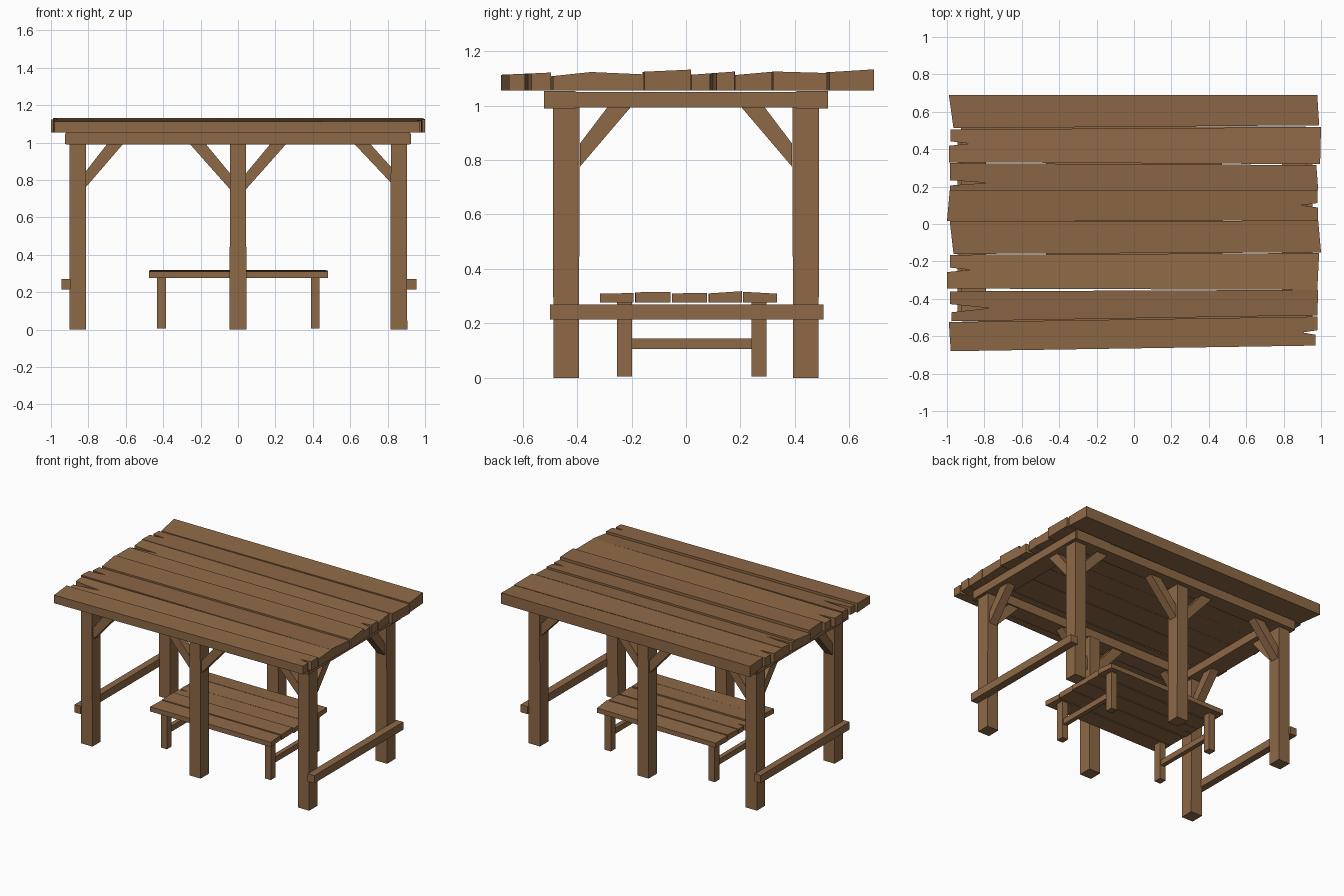
import bpy, bmesh

if "Cube" in bpy.data.objects:
    bpy.data.objects.remove(bpy.data.objects["Cube"])

wood = bpy.data.materials.new("brown wood")
wood.diffuse_color = (0.27, 0.14, 0.062, 1)
wood.use_nodes = True
wood.node_tree.nodes["Principled BSDF"].inputs["Base Color"].default_value = wood.diffuse_color


def prism(name, bottom, top):
    """Solid between two matching outlines."""
    bm = bmesh.new()
    lo = [bm.verts.new(p) for p in bottom]
    hi = [bm.verts.new(p) for p in top]
    bm.faces.new(lo)
    bm.faces.new(hi)
    n = len(lo)
    for i in range(n):
        j = (i + 1) % n
        bm.faces.new((lo[i], lo[j], hi[j], hi[i]))
    bmesh.ops.recalc_face_normals(bm, faces=bm.faces)
    me = bpy.data.meshes.new(name)
    bm.to_mesh(me)
    bm.free()
    me.materials.append(wood)
    ob = bpy.data.objects.new(name, me)
    bpy.context.collection.objects.link(ob)
    return ob


def box(name, x0, x1, y0, y1, z0, z1):
    c = [(x0, y0), (x1, y0), (x1, y1), (x0, y1)]
    return prism(name, [(x, y, z0) for x, y in c], [(x, y, z1) for x, y in c])


def plank(name, left, right, xl, xr, z0, ztop, notches=()):
    """Board along x; left/right = y range at each end, xl/xr = x at the low-y and
    high-y corner, ztop = height at low/high y, notches = (side, y, depth, half width)."""
    pts = [(xl[0], left[0]), (xr[0], right[0])]
    for side, y, d, w in notches:
        if side > 0:
            pts += [(xr[0], y - w), (xr[0] - d, y), (xr[1], y + w)]
    pts += [(xr[1], right[1]), (xl[1], left[1])]
    for side, y, d, w in notches:
        if side < 0:
            pts += [(xl[1], y + w), (xl[1] + d, y), (xl[0], y - w)]
    ya, yb = left[0], left[1]
    slope = (ztop[1] - ztop[0]) / (yb - ya)
    return prism(name, [(x, y, z0) for x, y in pts],
                 [(x, y, ztop[0] + slope * (y - ya)) for x, y in pts])


# roof boards with split ends
Z = 1.055
boards = [
    ((-.68, -.525), (-.65, -.495), (-.98, -.99), (.97, .98), (1.113, 1.12), [(1, -.58, .07, .012)]),
    ((-.52, -.36), (-.488, -.352), (-.975, -.985), (.98, .985), (1.105, 1.122), [(-1, -.45, .21, .022)]),
    ((-.345, -.165), (-.352, -.155), (-1, -.985), (.98, .99), (1.123, 1.115), [(-1, -.245, .11, .012)]),
    ((-.16, .015), (-.152, .018), (-.965, -.985), (1, .985), (1.124, 1.132), []),
    ((.016, .18), (.02, .178), (-1, -.985), (.985, .98), (1.113, 1.125), [(1, .10, .09, .012)]),
    ((.18, .325), (.18, .315), (-.985, -.985), (.985, .975), (1.112, 1.125), [(-1, .22, .2, .014)]),
    ((.33, .505), (.32, .518), (-.99, -.98), (.995, 1), (1.125, 1.12), [(-1, .43, .1, .012)]),
    ((.512, .69), (.528, .69), (-.965, -.99), (.99, .98), (1.122, 1.133), []),
]
for l, r, xl, xr, zt, nt in boards:
    plank("roof_board", l, r, xl, xr, Z, zt, nt)

# top frame
for s in (-1, 1):
    ys = sorted((s * .405, s * .522))
    box("long_beam", -.92, .92, *ys, .99, 1.054)
    xs = sorted((s * .79, s * .925))
    box("end_beam", *xs, -.515, .515, .993, 1.05)

# posts
for sy in (-1, 1):
    for x in (-.857, 0, .86):
        yc = sy * .44
        lo, hi = [], []
        for cx, cy in ((-1, -1), (1, -1), (1, 1), (-1, 1)):
            lo.append((x + cx * .045, yc + cy * .047, 0))
            hi.append((x + cx * .043, yc + cy * .049, .992))
        prism("post", lo, hi)


def brace(axis, start, sign, other, za=.76, reach=.19):
    """Diagonal strut leaving a post at 'start' and rising to the beam."""
    t = .03
    prof = [(start, za), (start + sign * (reach + .01), .992),
            (start + sign * (reach - .075), .992), (start, za + .085)]
    if axis == "x":
        a = [(u, other - t, z) for u, z in prof]
        b = [(u, other + t, z) for u, z in prof]
    else:
        a = [(other - t, u, z) for u, z in prof]
        b = [(other + t, u, z) for u, z in prof]
    prism("brace", a, b)


# diagonal braces
for sy in (-1, 1):
    y = sy * .445
    brace("x", -.815, 1, y)
    brace("x", .818, -1, y, .785, .185)
    brace("x", .042, 1, y, .75, .205)
    brace("x", -.042, -1, y, .75, .205)
    for x in (-.857, .86):
        brace("y", sy * .39, -sy, x, .775, .175)

# low end rails outside the posts
box("left_rail", -.945, -.896, -.5, .505, .215, .27)
box("right_rail", .9, .955, -.5, .505, .215, .27)

# small table under the roof
edges = [(-.315, -.193, .31, .311), (-.188, -.06, .314, .316), (-.052, .078, .31, .312),
         (.082, .202, .31, .318), (.21, .335, .316, .309)]
for i, (a, b, za, zb) in enumerate(edges):
    k = .006 * (i % 2)
    plank("table_board", (a, b), (a + k / 2, b + k / 2), (-.475 + k, -.47), (.48 - k, .47),
          .276, (za, zb), [(-1, (a + b) / 2, .06, .007)] if i == 2 else [])
for x in (-.41, .413):
    for y in (-.226, .268):
        box("table_leg", x - .024, x + .024, y - .027, y + .027, .005, .278)
    box("table_stretcher", x - .016, x + .016, -.21, .25, .105, .145)
